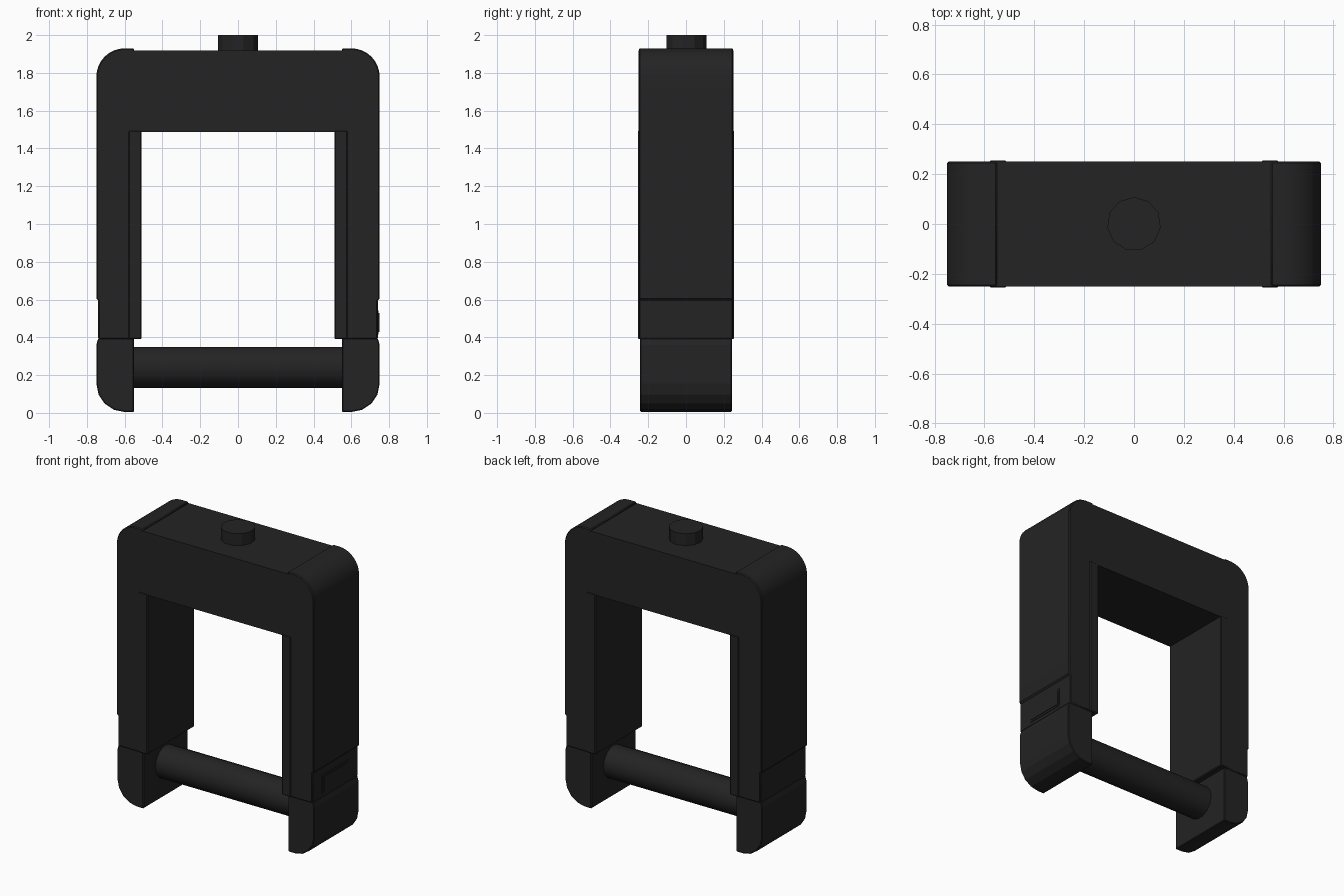
import bpy, bmesh, math
from mathutils import Matrix

cube = bpy.data.objects.get("Cube")
if cube:
    bpy.data.objects.remove(cube, do_unlink=True)

black = bpy.data.materials.new("matte black")
black.use_nodes = True
black.diffuse_color = (0.017, 0.017, 0.017, 1)
bsdf = black.node_tree.nodes["Principled BSDF"]
bsdf.inputs["Base Color"].default_value = black.diffuse_color
bsdf.inputs["Roughness"].default_value = 0.7


def make(name, bm, mirror=False, bevel=0, smooth=0):
    bmesh.ops.recalc_face_normals(bm, faces=bm.faces)
    mesh = bpy.data.meshes.new(name)
    bm.to_mesh(mesh)
    bm.free()
    mesh.materials.append(black)
    ob = bpy.data.objects.new(name, mesh)
    bpy.context.collection.objects.link(ob)
    if bevel:
        mod = ob.modifiers.new("bevel", "BEVEL")
        mod.width = bevel
        mod.segments = 1
        mod.limit_method = "ANGLE"
        mod.angle_limit = math.radians(50)
    if mirror:
        ob.modifiers.new("mirror", "MIRROR")
    if smooth:
        bpy.ops.object.select_all(action="DESELECT")
        ob.select_set(True)
        bpy.context.view_layer.objects.active = ob
        bpy.ops.object.shade_smooth_by_angle(angle=math.radians(smooth))
    return ob


def extrude_profile(points, half_depth):
    """Solid from an x-z outline, centred on y = 0."""
    bm = bmesh.new()
    face = bm.faces.new([bm.verts.new((x, -half_depth, z)) for x, z in points])
    out = bmesh.ops.extrude_face_region(bm, geom=[face])["geom"]
    moved = [g for g in out if isinstance(g, bmesh.types.BMVert)]
    bmesh.ops.translate(bm, verts=moved, vec=(0, 2 * half_depth, 0))
    return bm


def box(x0, x1, y, z0, z1):
    return extrude_profile([(x0, z0), (x1, z0), (x1, z1), (x0, z1)], y)


def cylinder(radius, length, sides, matrix):
    bm = bmesh.new()
    bmesh.ops.create_cone(bm, cap_ends=True, segments=sides, radius1=radius,
                          radius2=radius, depth=length, matrix=matrix)
    return bm


def corner(cx, cz, r, start, end, steps):
    angles = [math.radians(start + (end - start) * i / steps) for i in range(steps + 1)]
    return [(cx + r * math.cos(a), cz + r * math.sin(a)) for a in angles]


# Upright legs with rounded shoulders and a shallow step on the outside
leg = [(0.55, 0.39), (0.74, 0.39), (0.74, 0.595), (0.75, 0.605)]
leg += corner(0.6, 1.78, 0.15, 0, 90, 8) + [(0.55, 1.93)]
make("legs", extrude_profile(leg, 0.25), mirror=True, bevel=0.006, smooth=30)

# Feet, slightly thinner, with faceted rounded toes
foot = [(0.55, 0.395), (0.55, 0.005)]
foot += corner(0.6, 0.155, 0.15, -90, 0, 4) + [(0.75, 0.36), (0.74, 0.395)]
make("feet", extrude_profile(foot, 0.243), mirror=True, bevel=0.005)

# Top beam joining the legs
make("top_beam", box(-0.58, 0.58, 0.251, 1.487, 1.918))

# Inner liners along the opening
make("inner_liners", box(0.51, 0.58, 0.255, 0.39, 1.495), mirror=True, bevel=0.006)

# Cross bar between the feet
make("cross_bar", cylinder(0.112, 1.14, 14, Matrix.Translation((0, 0, 0.24))
     @ Matrix.Rotation(math.pi / 2, 4, "Y")), smooth=30)

# Knob on top
make("top_knob", cylinder(0.108, 0.1, 11, Matrix.Translation((0, 0, 1.95))))

# Small latch button and its surround on the left leg
make("latch_surround", box(0.735, 0.744, 0.142, 0.415, 0.543))
make("latch_button", box(0.74, 0.748, 0.13, 0.428, 0.53))
